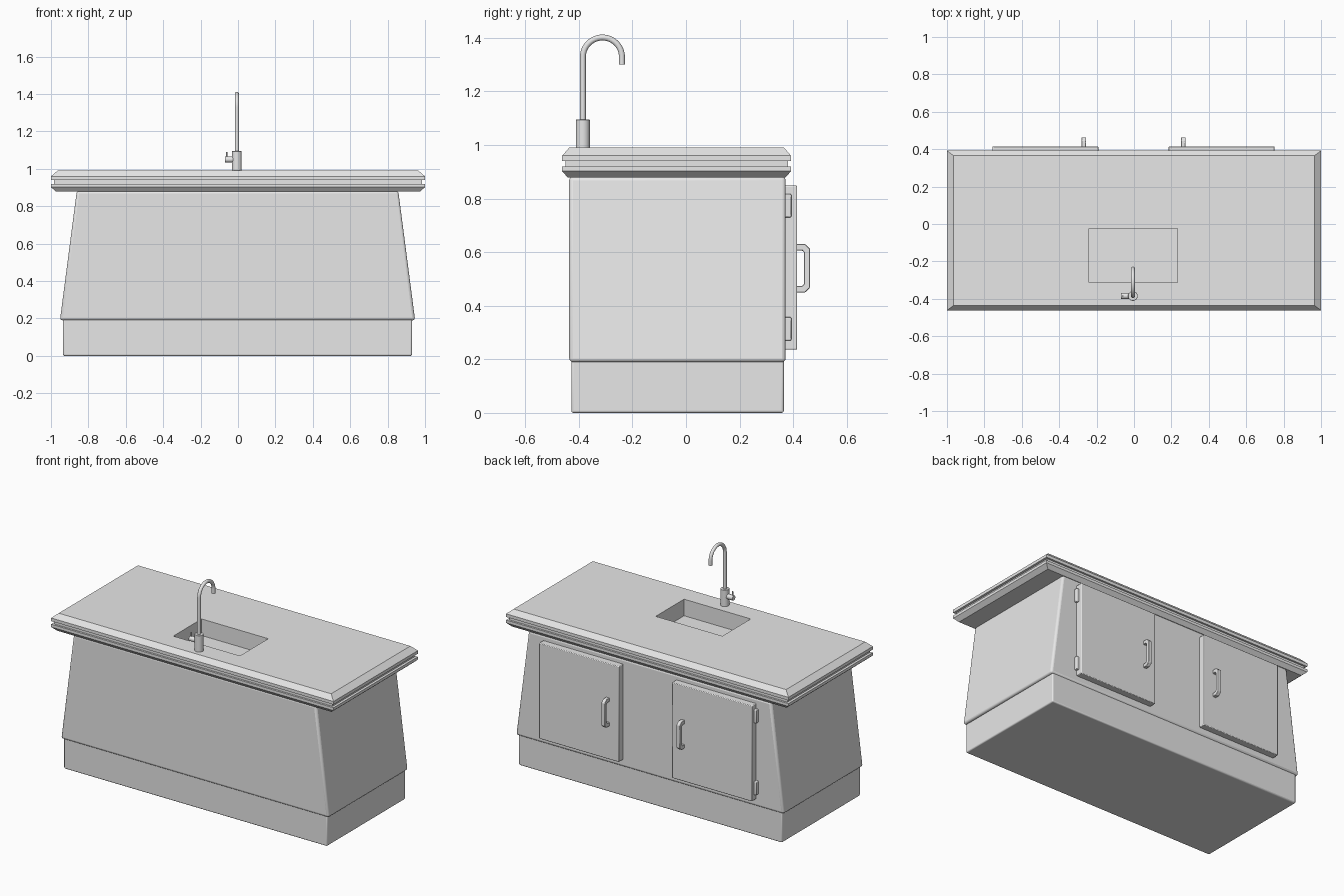
import bpy, bmesh, math
from mathutils import Matrix, Vector

if "Cube" in bpy.data.objects:
    bpy.data.objects.remove(bpy.data.objects["Cube"], do_unlink=True)

grey = bpy.data.materials.new("plain_grey")
grey.use_nodes = True
grey.diffuse_color = (0.8, 0.8, 0.8, 1)
grey.node_tree.nodes["Principled BSDF"].inputs["Base Color"].default_value = (0.8, 0.8, 0.8, 1)


def finish(name, bm, bevel=0, segments=3, smooth=True):
    bmesh.ops.recalc_face_normals(bm, faces=bm.faces)
    mesh = bpy.data.meshes.new(name)
    bm.to_mesh(mesh)
    bm.free()
    mesh.materials.append(grey)
    obj = bpy.data.objects.new(name, mesh)
    bpy.context.collection.objects.link(obj)
    if bevel:
        mod = obj.modifiers.new("soft_edges", "BEVEL")
        mod.width, mod.segments = bevel, segments
    if smooth:
        bpy.ops.object.select_all(action="DESELECT")
        obj.select_set(True)
        bpy.context.view_layer.objects.active = obj
        bpy.ops.object.shade_smooth_by_angle(angle=math.radians(35))
    return obj


def ring(bm, x0, x1, y0, y1, z):
    return [bm.verts.new(p) for p in ((x0, y0, z), (x1, y0, z), (x1, y1, z), (x0, y1, z))]


def bridge(bm, a, b):
    n = len(a)
    for i in range(n):
        bm.faces.new((a[i], a[(i + 1) % n], b[(i + 1) % n], b[i]))


def block(name, low, high, bevel=0, top_inset=0, segments=3):
    """Box between two corners, optionally narrowing in x toward the top."""
    bm = bmesh.new()
    a = ring(bm, low[0], high[0], low[1], high[1], low[2])
    b = ring(bm, low[0] + top_inset, high[0] - top_inset, low[1], high[1], high[2])
    bridge(bm, a, b)
    bm.faces.new(a)
    bm.faces.new(b)
    return finish(name, bm, bevel, segments)


def cylinder(name, start, end, radius, bevel=0):
    start, end = Vector(start), Vector(end)
    turn = (end - start).to_track_quat("Z", "Y").to_matrix().to_4x4()
    bm = bmesh.new()
    bmesh.ops.create_cone(bm, cap_ends=True, segments=24, radius1=radius, radius2=radius,
                          depth=(end - start).length,
                          matrix=Matrix.Translation((start + end) / 2) @ turn)
    return finish(name, bm, bevel, 2)


# Cabinet
block("plinth", (-0.935, -0.428, 0), (0.93, 0.365, 0.21), 0.008)
block("cabinet_body", (-0.952, -0.436, 0.19), (0.947, 0.372, 0.882), 0.014, 0.09)

# Countertop: moulded edge swept round the slab, open in the middle for the basin
bm = bmesh.new()
edge = [(0.035, 0.99), (0, 0.96), (0, 0.94), (0.016, 0.94), (0.016, 0.92),
        (0, 0.92), (0, 0.902), (0.028, 0.878)]
basin = (-0.24, 0.232, -0.312, -0.025)
rings = [ring(bm, *basin, 0.878), ring(bm, *basin, 0.99)]
rings += [ring(bm, -1 + d, 1 - d, -0.462 + d * 0.75, 0.392 - d * 0.75, z) for d, z in edge]
for i, r in enumerate(rings):
    bridge(bm, r, rings[(i + 1) % len(rings)])
finish("countertop", bm, smooth=False)
block("basin_floor", (-0.25, -0.32, 0.872), (0.24, -0.015, 0.884))

# Doors with hinges and handles on the back
for side, label in ((1, "left"), (-1, "right")):
    def span(a, b):
        return sorted((side * a - 0.0025, side * b - 0.0025))

    x0, x1 = span(0.188, 0.754)
    block(label + "_door", (x0, 0.36, 0.236), (x1, 0.415, 0.848), 0.004, segments=2)
    h0, h1 = span(0.745, 0.77)
    for z, place in ((0.27, "lower"), (0.73, "upper")):
        block(f"{label}_{place}_hinge", (h0, 0.365, z), (h1, 0.393, z + 0.087), 0.004, segments=2)
    # Bracket handle: flat outline with cut corners, extruded in x
    g0, g1 = span(0.254, 0.278)
    outer = [(0.41, 0.09), (0.445, 0.09), (0.463, 0.072)]
    inner = [(0.41, 0.066), (0.434, 0.066), (0.441, 0.058)]
    loops = [[(y, 0.54 + z) for y, z in p] + [(y, 0.54 - z) for y, z in reversed(p)]
             for p in (outer, inner)]
    bm = bmesh.new()
    out, inn = [[[bm.verts.new((x, y, z)) for y, z in lp] for x in (g0, g1)] for lp in loops]
    for i in range(len(outer) * 2 - 1):
        j = i + 1
        bm.faces.new((out[0][i], out[0][j], out[1][j], out[1][i]))
        bm.faces.new((inn[0][i], inn[1][i], inn[1][j], inn[0][j]))
        for k in (0, 1):
            bm.faces.new((out[k][i], inn[k][i], inn[k][j], out[k][j]))
    finish(label + "_handle", bm, 0.002, 1)

# Tap
tx, ty = -0.006, -0.385
cylinder("tap_base", (tx, ty, 0.985), (tx, ty, 1.095), 0.026, 0.002)
cylinder("tap_valve", (tx, ty, 1.05), (-0.07, ty, 1.05), 0.016, 0.002)
cylinder("tap_lever", (-0.061, ty, 1.05), (-0.061, ty, 1.09), 0.004)

reach, bend_z = 0.073, 1.328
path = [(ty, 1.08)]
for i in range(25):
    a = math.pi * (1 - i / 24)
    path.append((ty + reach + reach * math.cos(a), bend_z + reach * math.sin(a)))
path.append((ty + 2 * reach, 1.3))

# Spout: circles swept along the path
bm = bmesh.new()
tube = []
for i, (y, z) in enumerate(path):
    p, q = path[max(i - 1, 0)], path[min(i + 1, len(path) - 1)]
    along = Vector((0, q[0] - p[0], q[1] - p[1])).normalized()
    across = along.cross(Vector((1, 0, 0)))
    circle = []
    for s in range(16):
        t = math.tau * s / 16
        offset = Vector((1, 0, 0)) * math.cos(t) + across * math.sin(t)
        circle.append(bm.verts.new(Vector((tx, y, z)) + offset * 0.011))
    tube.append(circle)
for a, b in zip(tube, tube[1:]):
    bridge(bm, a, b)
bm.faces.new(tube[0])
bm.faces.new(tube[-1])
finish("tap_spout", bm)
